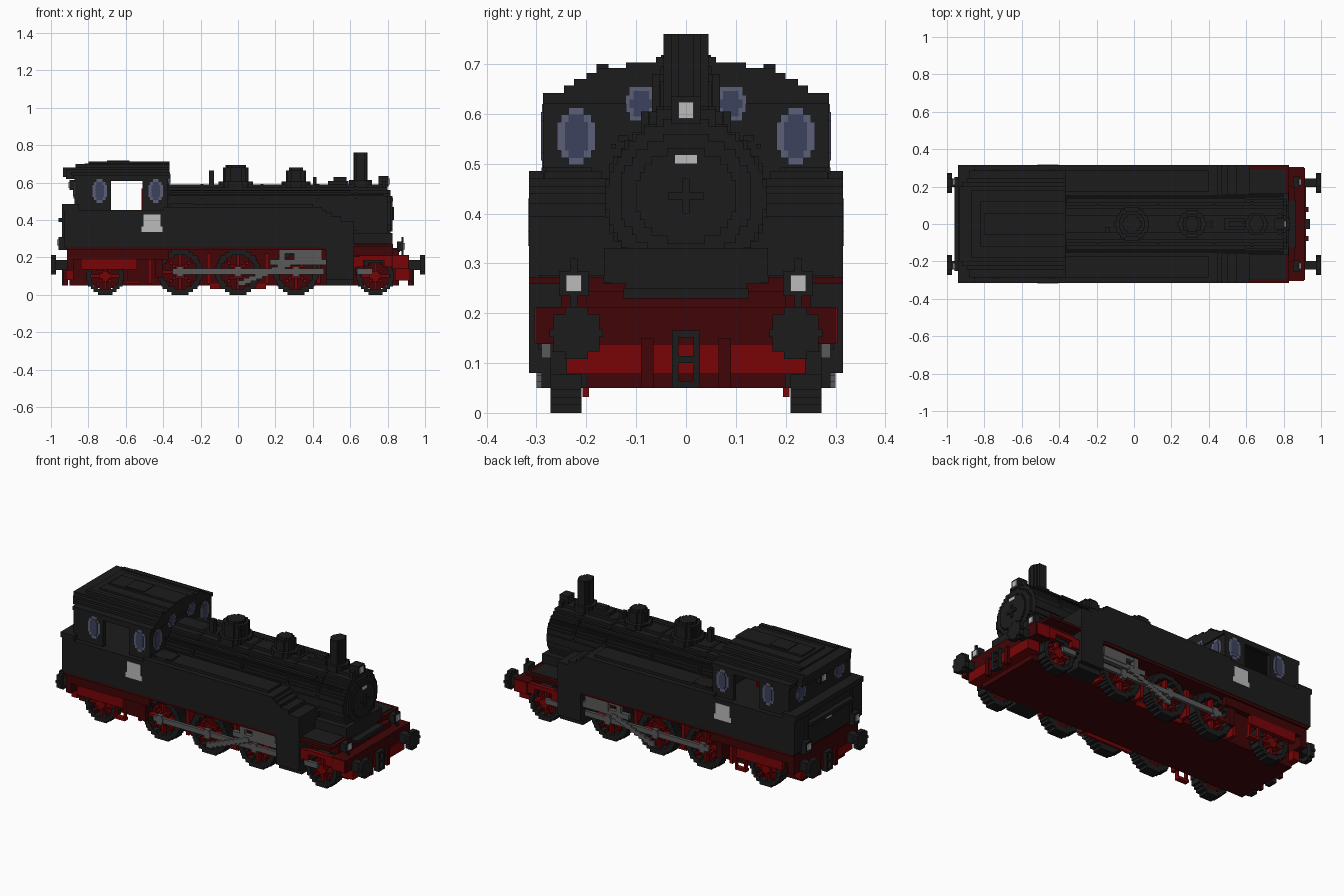
import bpy, bmesh, math
from mathutils import Matrix

if "Cube" in bpy.data.objects:
    bpy.data.objects.remove(bpy.data.objects["Cube"], do_unlink=True)

STEP = 0.0154


def material(name, r, g, b):
    m = bpy.data.materials.new(name)
    m.use_nodes = True
    m.diffuse_color = (r, g, b, 1)
    m.node_tree.nodes["Principled BSDF"].inputs["Base Color"].default_value = (r, g, b, 1)
    return m


black = material("soot black", .0115, .0115, .0115)
dark_red = material("dark red", .05, .0015, .002)
red = material("bright red", .19, .0015, .002)
steel = material("rod steel", .1, .1, .1)
white = material("pale grey", .5, .5, .5)
frame_blue = material("window frame blue", .105, .115, .18)
glass = material("window glass", .045, .055, .11)


def part(name, mat, boxes, mirror=False):
    """One object from axis-aligned blocks (x0, x1, y0, y1, z0, z1)."""
    if mirror:
        boxes = boxes + [(a, b, -d, -c, e, f) for a, b, c, d, e, f in boxes]
    bm = bmesh.new()
    for a, b, c, d, e, f in boxes:
        place = Matrix.Translation(((a + b) / 2, (c + d) / 2, (e + f) / 2))
        size = Matrix.Diagonal((b - a, d - c, f - e, 1))
        bmesh.ops.create_cube(bm, size=1, matrix=place @ size)
    mesh = bpy.data.meshes.new(name)
    bm.to_mesh(mesh)
    bm.free()
    mesh.materials.append(mat)
    ob = bpy.data.objects.new(name, mesh)
    bpy.context.collection.objects.link(ob)


def disc(axis, u, v, ru, rv, lo, hi, hole=0):
    """Stepped ellipse (or ring) of blocks lying across the given axis."""
    rows = max(3, round(2 * rv / STEP))
    h = 2 * rv / rows
    out = []
    for i in range(rows):
        t = -rv + (i + .5) * h
        w = max(STEP / 2, round(ru * math.sqrt(1 - (t / rv) ** 2) / STEP * 2) * STEP / 2)
        spans = [(u - w, u + w)]
        if abs(t) < hole:
            k = round(math.sqrt(hole ** 2 - t * t) / STEP * 2) * STEP / 2
            spans = [(u - w, u - k), (u + k, u + w)]
        for a, b in spans:
            c, d = v + t - h / 2, v + t + h / 2
            out.append({"x": (lo, hi, a, b, c, d),
                        "y": (a, b, lo, hi, c, d),
                        "z": (a, b, c, d, lo, hi)}[axis])
    return out


def window(name, axis, u, v, ru, rv, lo, hi):
    part(name + "_frame", frame_blue, disc(axis, u, v, ru, rv, lo, hi), True)
    part(name + "_glass", glass, disc(axis, u, v, ru * .65, rv * .75, lo - .002, hi + .002), True)


# Chassis, running plate and beams
part("chassis", dark_red, [(-.9, .86, -.2, .2, .05, .245)])
part("running_plate", dark_red, [(-.92, .47, -.312, .312, .24, .257)])
part("rear_skirt", dark_red, [(-.91, -.37, .275, .3, .19, .245), (-.44, -.4, .2, .29, .09, .24)], True)
part("rear_step_box", red, [(-.84, -.54, .275, .302, .135, .19)], True)
part("rear_step", red, [(-.6, -.59, .28, .3, .07, .14), (-.54, -.53, .28, .3, .07, .14),
                        (-.6, -.53, .27, .3, .06, .075)], True)
part("rear_beam", dark_red, [(-.915, -.88, -.3, .3, .13, .25)])
part("rear_lower_beam", red, [(-.92, -.88, -.24, .24, .08, .13)])
part("front_beam", dark_red, [(.82, .915, -.3, .3, .138, .212)])
part("front_beam_ends", red, [(.83, .91, .298, .304, .14, .21)], True)
part("front_lower_beam", red, [(.84, .92, -.24, .24, .078, .138)])
part("front_running_board", dark_red, [(.62, .83, .165, .315, .259, .273), (.62, .83, .12, .25, .21, .26)], True)
part("front_board_top", black, [(.62, .81, .15, .295, .272, .277)], True)
part("front_fender", red, [(.62, .67, .275, .3, .15, .205), (.65, .8, .275, .3, .185, .21),
                           (.78, .84, .275, .3, .15, .21)], True)
part("brake_hangers", red, [(x - .01, x + .01, .195, .25, .06, .22) for x in (-.47, -.155, .155, .43)]
     + [(-.15, .15, .195, .208, .032, .06)], True)

# Wheels with spokes
for name, x, r in (("rear_wheel", -.71, .1), ("driver_rear", -.31, .122), ("driver_middle", 0, .122),
                   ("driver_front", .31, .122), ("leading_wheel", .735, .1)):
    part(name + "_tyre", black, disc("y", x, r, r, r, .21, .272, r * .74), True)
    part(name + "_web", dark_red, disc("y", x, r, r * .78, r * .78, .215, .235), True)
    spokes = disc("y", x, r, r * .28, r * .28, .23, .272)
    w, k = STEP / 2, r * .76
    spokes += [(x - w, x + w, .23, .262, r - k, r + k), (x - k, x + k, .23, .262, r - w, r + w)]
    for s in (-1, 1):
        for n in range(-4, 5):
            d = n * r * .13
            spokes.append((x + d - w, x + d + w, .23, .26, r + s * d - w, r + s * d + w))
    part(name + "_spokes", red, spokes, True)
    part(name + "_axle", black, [(x - .015, x + .015, -.21, .21, r - .015, r + .015)])

# Rods and valve gear
part("coupling_rod", steel, [(-.35, .46, .275, .292, .11, .14)], True)
part("crank_pins", steel, [b for x in (-.31, 0, .31) for b in disc("y", x, .124, .027, .027, .27, .295)], True)
part("crosshead_guides", steel, [(.17, .47, .27, .295, .16, .19), (.22, .45, .27, .295, .22, .247),
                                 (.22, .25, .275, .298, .14, .24), (.3, .45, .275, .298, .18, .24)], True)
part("return_crank", steel, [(.03 * i, .03 * i + .04, .285, .3, .05 + .012 * i, .078 + .012 * i)
                             for i in range(9)], True)
part("leading_axle_cover", steel, [(.635, .72, .272, .29, .11, .14)], True)

# Lower body: bunker, side tanks, cylinder blocks
part("lower_body", black, [(-.93, .47, -.315, .315, .255, .455)])
part("tank_top", black, [(-.4, .45, -.315, .315, .45, .47), (-.37, .4, .17, .285, .47, .485)], True)
part("tank_hatches", black, [(-.36, -.24, .2, .28, .48, .492), (-.33, -.27, .19, .29, .48, .492)], True)
part("tank_nose", black, [(.46, .5, .1, .315, .25, .44), (.5, .55, .1, .315, .25, .42),
                          (.55, .62, .1, .315, .25, .395)], True)
part("cylinder_block", black, [(.47, .62, .19, .315, .08, .26), (.47, .62, .19, .29, .05, .08)], True)
part("cylinder_end_cover", black, disc("x", .25, .16, .05, .05, .62, .632), True)
part("bunker_rim", black, [(-.94, -.85, -.315, .315, .455, .485), (-.96, -.93, -.2, .2, .39, .41)])
part("bunker_ribs", black, [(-.94, -.93, .2, .215, .27, .46)], True)
part("side_plate", white, [(-.515, -.405, .31, .317, .335, .365), (-.505, -.415, .31, .317, .36, .43)], True)

# Cab shell around an open doorway
part("cab_sides", black, [(-.87, -.68, .262, .287, .45, .64), (-.51, -.375, .262, .287, .45, .64),
                          (-.7, -.5, .262, .287, .61, .64)], True)
part("cab_ends", black, [(-.4, -.375, -.287, .287, .45, .64), (-.875, -.85, -.287, .287, .45, .64)])
roof = [(.287, .62, .642, -.88), (.245, .64, .657, -.89), (.225, .62, .67, -.92),
        (.2, .63, .682, -.935), (.18, .68, .692, -.87), (.12, .69, .703, -.82), (.06, .7, .714, -.8)]
part("cab_roof", black, [(x, -.366, -w, w, a, b) for w, a, b, x in roof])
part("roof_ribs", black, [(-.87, -.37, .155, .18, .69, .7)], True)
part("roof_vent", black, [(-.7, -.58, -.05, .05, .71, .718)])
for x in (-.74, -.44):
    window("cab_side_window", "y", x, .555, .038, .065, .26, .2885)
window("cab_front_window", "x", .22, .555, .038, .058, -.404, -.371)
window("cab_rear_window", "x", .18, .56, .045, .045, -.879, -.846)
window("cab_upper_window", "x", .09, .62, .034, .034, -.38, -.364)
part("cab_lever", red, [(-.515, -.505, .05, .07, .455, .57)])

# Boiler, smokebox and fittings on top
part("boiler", black, disc("x", 0, .43, .16, .16, -.38, .8))
part("boiler_bands", black, [b for x in (-.2, .12, .42, .62) for b in disc("x", 0, .43, .164, .164, x, x + .015)])
part("smokebox_saddle", black, [(.6, .825, -.165, .165, .262, .33), (.6, .825, -.15, .15, .245, .262),
                                (.6, .865, -.125, .125, .23, .25)])
part("smokebox_door", black, disc("x", 0, .435, .135, .125, .8, .815) + disc("x", 0, .435, .1, .095, .815, .825))
part("door_handle", black, [(.82, .835, -.035, .035, .427, .442), (.82, .835, -.007, .007, .4, .47)])
part("door_plate", white, [(.8, .828, -.022, .022, .5, .517)])
for name, x, r, top in (("steam_dome", -.012, .068, .68), ("sand_dome", .31, .052, .665)):
    part(name, black, disc("z", x, 0, r, r, .56, top) + disc("z", x, 0, r * .75, r * .75, top, top + .015))
    part(name + "_base", black, disc("z", x, 0, r + .022, r + .022, .56, .605))
part("chimney", black, disc("z", .655, 0, .038, .045, .56, .76) + disc("z", .655, 0, .06, .06, .56, .615))
part("boiler_pipes", black, [(-.155, -.128, -.045, -.015, .58, .665), (.4, .42, -.02, .02, .58, .63),
                             (.48, .59, -.03, .03, .58, .61), (.51, .58, -.015, .015, .6, .63),
                             (.77, .79, -.06, .06, .57, .61)])
part("boiler_handrail", black, [(-.37, .78, .14, .15, .53, .54)], True)
part("boiler_side_pipe", black, [(-.36, .6, .115, .135, .545, .558)], True)

# Lamps, buffers, couplings and hoses
part("top_lamp", black, [(.75, .805, -.03, .03, .58, .635)])
part("top_lamp_lens", white, disc("x", 0, .607, .0165, .0165, .8, .812))
part("front_lamps", black, [(.85, .885, .195, .255, .235, .285), (.875, .885, .218, .233, .2, .31)], True)
part("front_lamp_lenses", white, disc("x", .225, .26, .0165, .0165, .88, .892), True)
part("rear_lamps", black, [(-.96, -.92, .2, .25, .24, .31)], True)
part("rear_lamp_lenses", white, disc("x", .225, .28, .0165, .0165, -.967, -.955), True)
part("rear_top_lamp", black, [(-.9, -.87, -.03, .03, .56, .615)])
part("rear_top_lens", white, disc("x", 0, .587, .0165, .0165, -.907, -.895))
part("rear_plate", white, [(-.937, -.925, -.025, .025, .36, .378)])
for name, s in (("front", 1), ("rear", -1)):
    def along(a, b):
        return tuple(sorted((s * a, s * b)))
    part(name + "_buffer_heads", black, disc("x", .22, .16, .052, .052, *along(.972, 1)), True)
    part(name + "_buffer_stems", black, disc("x", .22, .16, .026, .026, *along(.9, .975)), True)
    part(name + "_coupling", black, [(*along(.91, .94), y, y + .013, .05, .165) for y in (-.028, .015)]
         + [(*along(.91, .94), -.028, .028, z, z + .014) for z in (.05, .1, .151)])
    part(name + "_hoses", dark_red, [(*along(.91, .932), .065, .09, .05, .15)], True)
